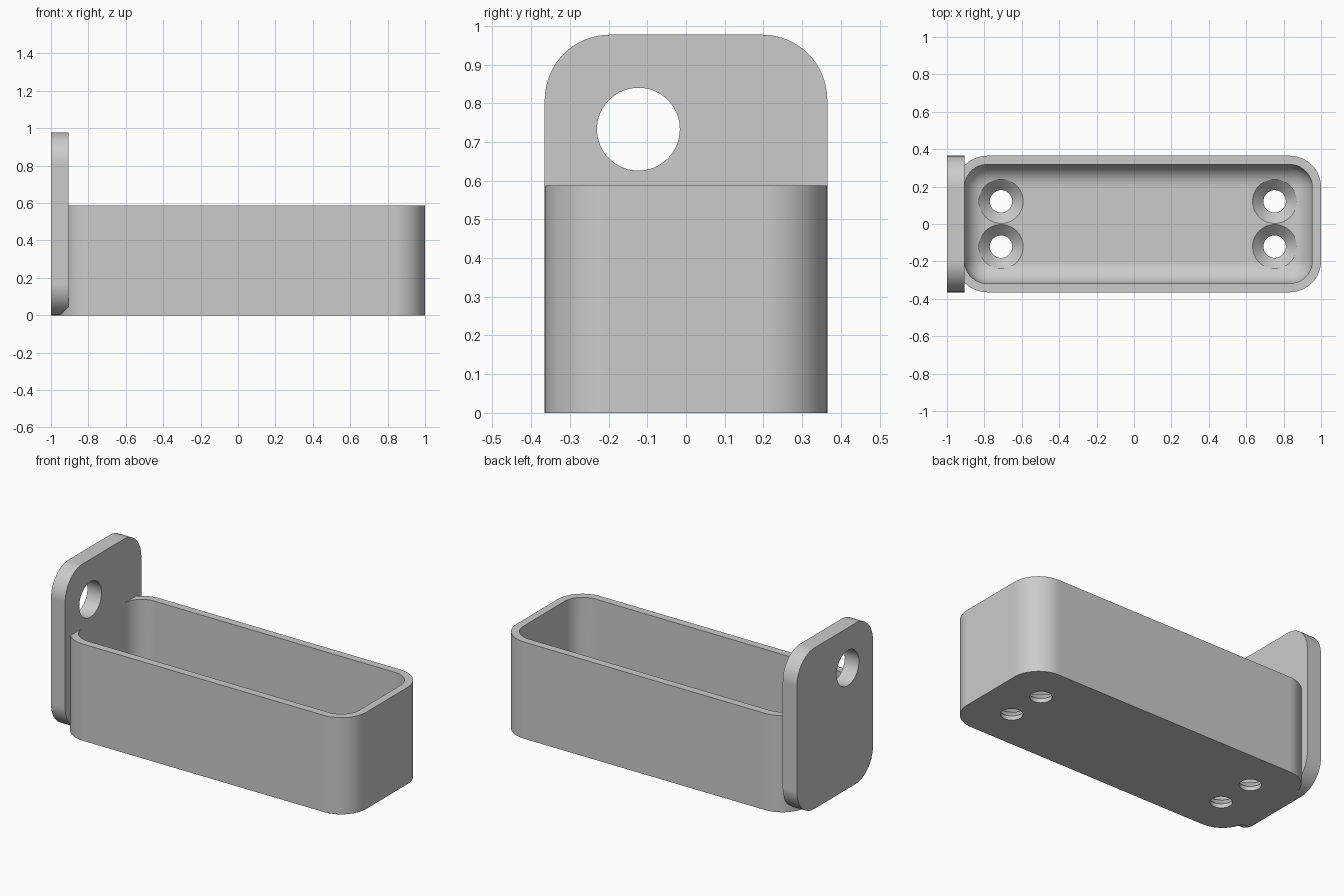
import bpy, bmesh
from math import sin, cos, pi
from mathutils import Matrix, Vector

if "Cube" in bpy.data.objects:
    bpy.data.objects.remove(bpy.data.objects["Cube"], do_unlink=True)

grey = bpy.data.materials.new("plain grey")
grey.use_nodes = True
COLOUR = (0.6, 0.6, 0.6, 1)
grey.diffuse_color = COLOUR
grey.node_tree.nodes["Principled BSDF"].inputs["Base Color"].default_value = COLOUR


def rounded_rect(hx, hy, r, steps=16):
    """Outline of a rectangle with rounded corners, anticlockwise."""
    points = []
    for k, (sx, sy) in enumerate([(1, 1), (-1, 1), (-1, -1), (1, -1)]):
        for i in range(steps + 1):
            a = (k + i / steps) * pi / 2
            points.append((sx * (hx - r) + r * cos(a), sy * (hy - r) + r * sin(a)))
    return points


def circle(r, steps=64):
    return [(r * cos(2 * pi * i / steps), r * sin(2 * pi * i / steps)) for i in range(steps)]


def loft(name, rings, matrix):
    """Solid skinned through (outline, height) rings and capped at both ends."""
    bm = bmesh.new()
    loops = [[bm.verts.new((x, y, z)) for x, y in outline] for outline, z in rings]
    n = len(loops[0])
    for low, high in zip(loops, loops[1:]):
        for i in range(n):
            j = (i + 1) % n
            bm.faces.new((low[i], low[j], high[j], high[i]))
    bm.faces.new(loops[0][::-1])
    bm.faces.new(loops[-1])
    bmesh.ops.remove_doubles(bm, verts=bm.verts, dist=1e-5)
    bmesh.ops.recalc_face_normals(bm, faces=bm.faces)
    bm.transform(matrix)
    mesh = bpy.data.meshes.new(name)
    bm.to_mesh(mesh)
    bm.free()
    mesh.materials.append(grey)
    obj = bpy.data.objects.new(name, mesh)
    bpy.context.collection.objects.link(obj)
    return obj


def cut_and_finish(obj, cutters):
    """Subtract the cutters, then smooth the curved faces."""
    bpy.ops.object.select_all(action='DESELECT')
    bpy.context.view_layer.objects.active = obj
    obj.select_set(True)
    for cutter in cutters:
        mod = obj.modifiers.new("hole", 'BOOLEAN')
        mod.operation = 'DIFFERENCE'
        mod.solver = 'EXACT'
        mod.object = cutter
        bpy.ops.object.modifier_apply(modifier=mod.name)
        bpy.data.objects.remove(cutter, do_unlink=True)
    bpy.ops.object.shade_smooth_by_angle(angle=pi / 6)
    weighted = obj.modifiers.new("flat face normals", 'WEIGHTED_NORMAL')
    weighted.keep_sharp = True


# Main sizes
LEFT, HALF_Y, CORNER = -0.953, 0.365, 0.168
WALL, FLOOR, HEIGHT, FILLET = 0.047, 0.083, 0.587, 0.121
HALF_X = (1 - LEFT) / 2
MID_X = (1 + LEFT) / 2

# Tray: outer skin, rim, then a cavity with a rounded floor edge
rings = [(rounded_rect(HALF_X, HALF_Y, CORNER), 0),
         (rounded_rect(HALF_X, HALF_Y, CORNER), HEIGHT)]
in_x, in_y = HALF_X - WALL, HALF_Y - WALL
rings.append((rounded_rect(in_x, in_y, FILLET), HEIGHT))
for i in range(13):
    a = i / 12 * pi / 2
    inset = FILLET * (1 - cos(a))
    rings.append((rounded_rect(in_x - inset, in_y - inset, FILLET - inset),
                  FLOOR + FILLET * (1 - sin(a))))
tray = loft("tray", rings, Matrix.Translation((MID_X, 0, 0)))

# Four countersunk screw holes in the tray floor
HOLE, SINK = 0.06, 0.118
screw_cutters = []
for x in (-0.711, 0.752):
    for y in (-0.121, 0.121):
        profile = [(HOLE, -0.05), (HOLE, FLOOR - (SINK - HOLE)), (SINK, FLOOR), (SINK, 0.15)]
        screw_cutters.append(loft("screw_hole_cutter", [(circle(r), z) for r, z in profile],
                                  Matrix.Translation((x, y, 0))))
cut_and_finish(tray, screw_cutters)

# Upright end plate with one round hole; outline lies in y and z, depth runs along x
PLATE_TOP, PLATE_T = 0.977, 0.095
upright = Matrix(((0, 0, 1, 0), (1, 0, 0, 0), (0, 1, 0, 0), (0, 0, 0, 1)))
outline = rounded_rect(HALF_Y, PLATE_TOP / 2, CORNER)
plate = loft("end_plate", [(outline, 0), (outline, PLATE_T)],
             Matrix.Translation((-1, 0, PLATE_TOP / 2)) @ upright)
hole = loft("plate_hole_cutter", [(circle(0.107), -0.1), (circle(0.107), 0.2)],
            Matrix.Translation(Vector((-1, -0.123, 0.733))) @ upright)
cut_and_finish(plate, [hole])
